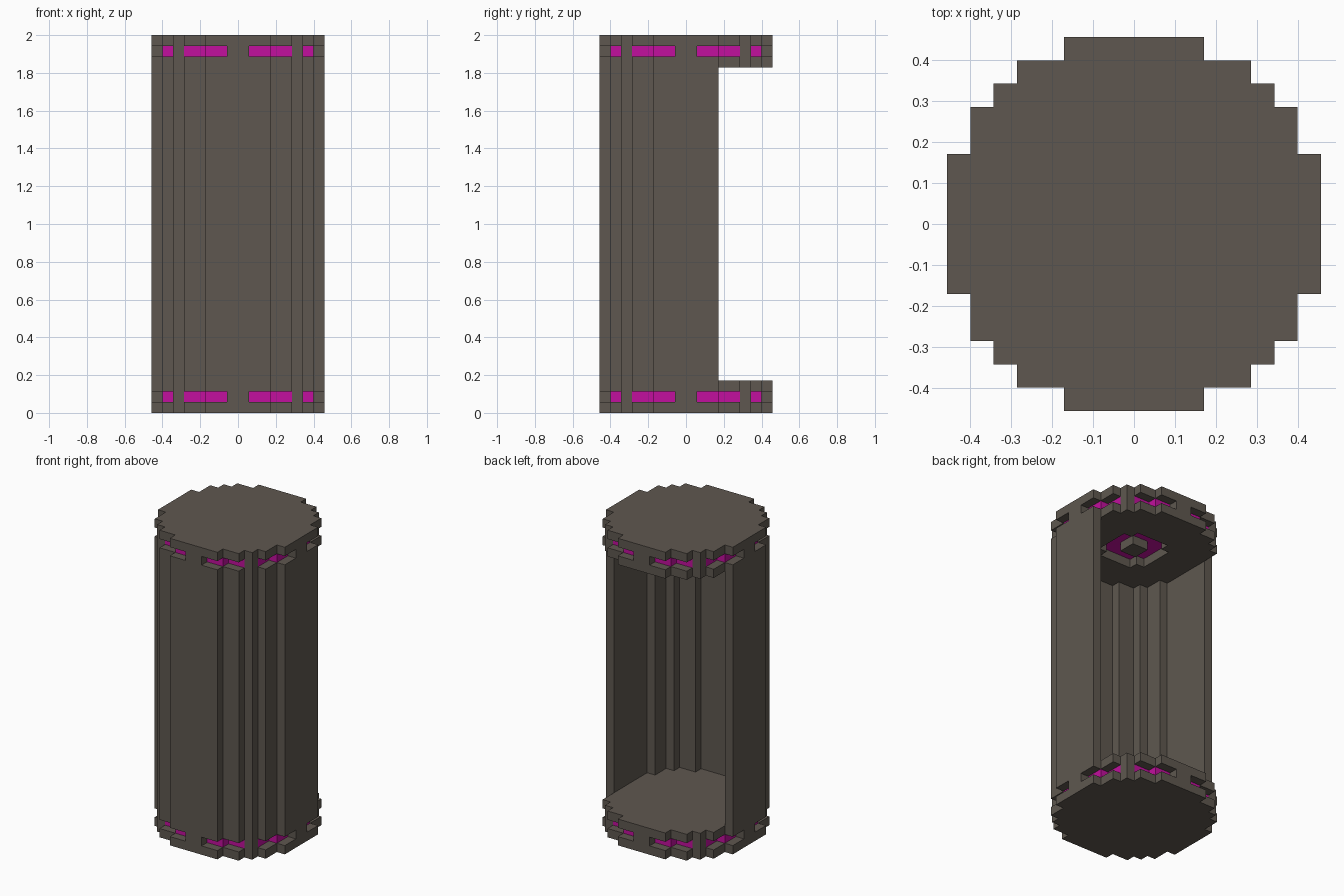
import bpy
import bmesh

if "Cube" in bpy.data.objects:
    bpy.data.objects.remove(bpy.data.objects["Cube"], do_unlink=True)

U = 2 / 35                            # one block
OUTER = [8, 8, 8, 7, 7, 6, 5, 3]      # half width of each row, from the middle out
INNER = [7, 7, 7, 6, 6, 5, 3]
RECESS = [3, 3, 2]


def material(name, color):
    mat = bpy.data.materials.new(name)
    mat.use_nodes = True
    mat.diffuse_color = color
    mat.node_tree.nodes["Principled BSDF"].inputs["Base Color"].default_value = color
    return mat


GREY = material("warm grey", (0.114, 0.097, 0.080, 1))
MAGENTA = material("magenta", (0.539, 0.005, 0.342, 1))


def front_steps(rows):
    """Stepped front half of a round outline, from +x round to -x."""
    pts = []
    for i, r in enumerate(rows):
        nxt = rows[i + 1] if i + 1 < len(rows) else 0
        if nxt != r:
            pts.append((r, -i - 1))
            if nxt:
                pts.append((nxt, -i - 1))
    return pts + [(-x, y) for x, y in reversed(pts)]


def disc(rows):
    front = front_steps(rows)
    return front + [(-x, -y) for x, y in front]


def shell(outer, inner, end):
    """Open ring that stops at y = end."""
    out = [(outer[0], end)] + front_steps(outer) + [(-outer[0], end)]
    inn = [(inner[0], end)] + front_steps(inner) + [(-inner[0], end)]
    return out + inn[::-1]


def rect(x0, x1, y0, y1):
    return [(x0, y0), (x1, y0), (x1, y1), (x0, y1)]


def prism(name, outlines, z0, z1, mat):
    bm = bmesh.new()
    for outline in outlines:
        face = bm.faces.new([bm.verts.new((x * U, y * U, z0 * U)) for x, y in outline])
        top = bmesh.ops.extrude_face_region(bm, geom=[face])["geom"]
        verts = [v for v in top if isinstance(v, bmesh.types.BMVert)]
        bmesh.ops.translate(bm, verts=verts, vec=(0, 0, (z1 - z0) * U))
    bmesh.ops.recalc_face_normals(bm, faces=bm.faces)
    mesh = bpy.data.meshes.new(name)
    bm.to_mesh(mesh)
    bm.free()
    mesh.materials.append(mat)
    obj = bpy.data.objects.new(name, mesh)
    bpy.context.collection.objects.link(obj)
    return obj


# Spacers left standing in the light grooves: four sides and four corners
spacers = [rect(-1, 1, 7, 8), rect(-1, 1, -8, -7), rect(7, 8, -1, 1), rect(-8, -7, -1, 1)]
spacers += [rect(x, x + 1, y, y + 1) for x in (5, -6) for y in (5, -6)]

# Light bands with their spacers
for end, z in (("bottom", 1), ("top", 33)):
    prism(end + "_light_core", [disc(INNER)], z, z + 1, MAGENTA)
    prism(end + "_groove_spacers", spacers, z, z + 1, GREY)

# Base and roof plates
prism("base_plate", [disc(OUTER)], 0, 1, GREY)
prism("floor_plate", [disc(OUTER)], 2, 3, GREY)
prism("roof_plate", [disc(OUTER)], 34, 35, GREY)

# Ceiling with a round lamp recess and a block hanging in its middle
half = shell(OUTER, RECESS, 0)
prism("ceiling_plate", [half, [(-x, -y) for x, y in half]], 32, 33, GREY)
prism("ceiling_lamp_centre", [rect(-1, 1, -1, 1)], 32, 33, GREY)

# Curved wall, open at the back
prism("wall", [shell(OUTER, INNER, 3)], 3, 32, GREY)
